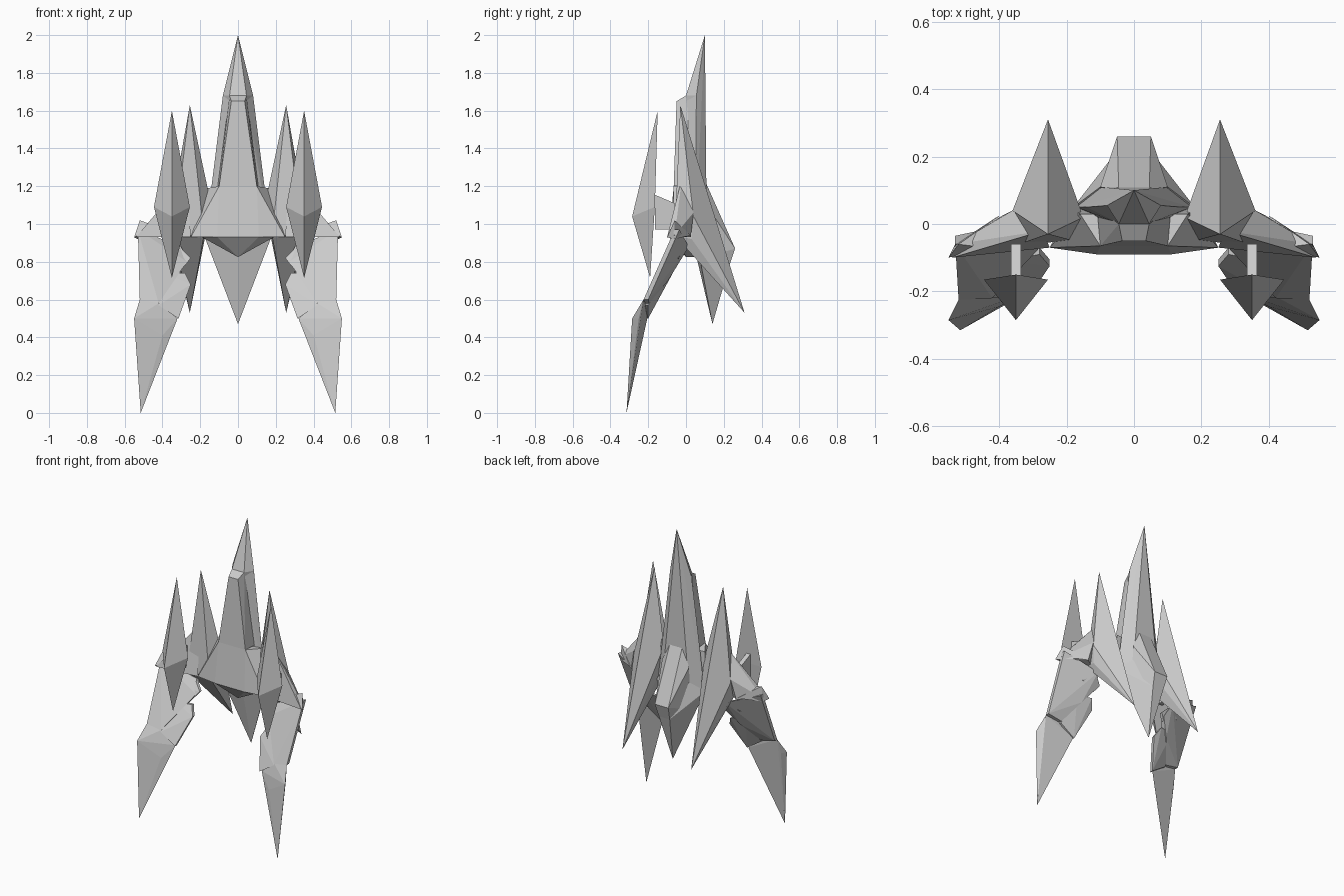
import bpy, bmesh
from mathutils import Vector


def solid(name, pts, thick=0.0):
    """Faceted convex solid from corner points, mirrored across x = 0.
    Points touching the centre join with their mirror images."""
    bm = bmesh.new()
    central = name.startswith("hull")
    for p in pts:
        offsets = (0.0, thick) if thick else (0.0,)
        for t in offsets:
            v = Vector((p[0], p[1] + t, p[2]))
            bm.verts.new(v)
            if central and v.x > 0:
                bm.verts.new((-v.x, v.y, v.z))
    res = bmesh.ops.convex_hull(bm, input=bm.verts[:])
    junk = [g for g in res["geom_interior"] + res["geom_unused"]
            if isinstance(g, bmesh.types.BMVert) and g.is_valid]
    bmesh.ops.delete(bm, geom=list(set(junk)), context='VERTS')
    bmesh.ops.dissolve_limit(bm, angle_limit=0.01, verts=bm.verts[:], edges=bm.edges[:])
    bmesh.ops.recalc_face_normals(bm, faces=bm.faces[:])
    me = bpy.data.meshes.new(name)
    bm.to_mesh(me)
    bm.free()
    ob = bpy.data.objects.new(name, me)
    bpy.context.collection.objects.link(ob)
    if not central:
        ob.modifiers.new("Mirror", 'MIRROR')
    return ob


# Central hull: nose and flank spine
solid("hull_nose", [(0, .10, 2), (.045, 0, 1.68), (.08, .055, 1.68), (.04, .10, 1.62), (.035, 0, 1.6)])
solid("hull_spine", [(0, .10, 2), (.08, .055, 1.68), (.14, .05, 1.2), (.17, .05, .95),
                     (0, .105, 1.23), (.10, .11, .95), (.04, 0, 1.66), (.10, 0, .95)])
# Raised front deck and flared skirt
solid("hull_deck", [(.045, 0, 1.68), (.035, -.05, 1.65), (.10, -.065, 1.2), (.11, .05, 1.2)])
solid("hull_skirt", [(.10, -.065, 1.2), (.16, .03, 1.19), (.11, -.09, .93), (.25, -.07, .93),
                     (.19, .05, .93)])
# Belly wedge, keel and tail slab
solid("hull_belly", [(.11, -.09, .93), (.19, -.05, .93), (.19, .05, .93), (0, 0, .825), (0, .1, .825)])
solid("hull_keel", [(.18, .05, .94), (0, .04, .89), (0, .14, .47), (.04, .23, .78), (.10, .11, 1.0)])
solid("hull_tail", [(.045, .10, 1.23), (.05, .26, .87), (.04, .23, .78), (.10, .11, 1.1), (.10, .10, .82)])

# Tall kite fins with a ridge along the back
solid("fin", [(.255, -.03, 1.63), (.255, .31, .53), (.15, .02, 1.14), (.17, .05, .95),
              (.36, .04, 1.04), (.35, .03, .92), (.18, -.05, .94), (.34, -.06, .94)])
# Side wings and their tips
solid("wing", [(.27, -.02, 1.25), (.36, .04, 1.06), (.54, -.10, .93), (.25, -.07, .93),
               (.53, -.06, .94), (.39, .025, .93)])
solid("wing_tip", [(.55, -.10, .93), (.52, -.06, 1.02), (.44, -.07, .99), (.40, .025, .94), (.53, -.06, .92)])

# Front pods on pylons
solid("pod", [(.35, -.15, 1.6), (.445, -.165, 1.09), (.255, -.165, 1.09), (.35, -.285, 1.04),
              (.35, -.19, .715)])
solid("pylon", [(x, y, z) for x in (.335, .365)
                for y, z in ((-.165, 1.155), (-.06, 1.11), (-.06, .97), (-.165, .97))])

# Folded plate legs
solid("thigh_plate", [(.53, -.06, .97), (.30, -.01, .88), (.27, -.06, .80), (.34, -.12, .70),
                      (.52, -.225, .60), (.42, -.22, .58)], .025)
solid("knee_plate", [(.28, -.09, .74), (.25, -.125, .68), (.315, -.22, .50), (.42, -.22, .57),
                     (.38, -.11, .74)], .02)
solid("hip_plate", [(.30, -.02, .87), (.25, -.05, .82), (.28, -.07, .78), (.38, -.06, .82)], .02)
solid("shin_blade", [(.52, -.225, .60), (.55, -.285, .50), (.40, -.245, .41), (.32, -.205, .50),
                     (.42, -.215, .58), (.52, -.25, .46), (.53, -.25, .5), (.515, -.315, 0)])
